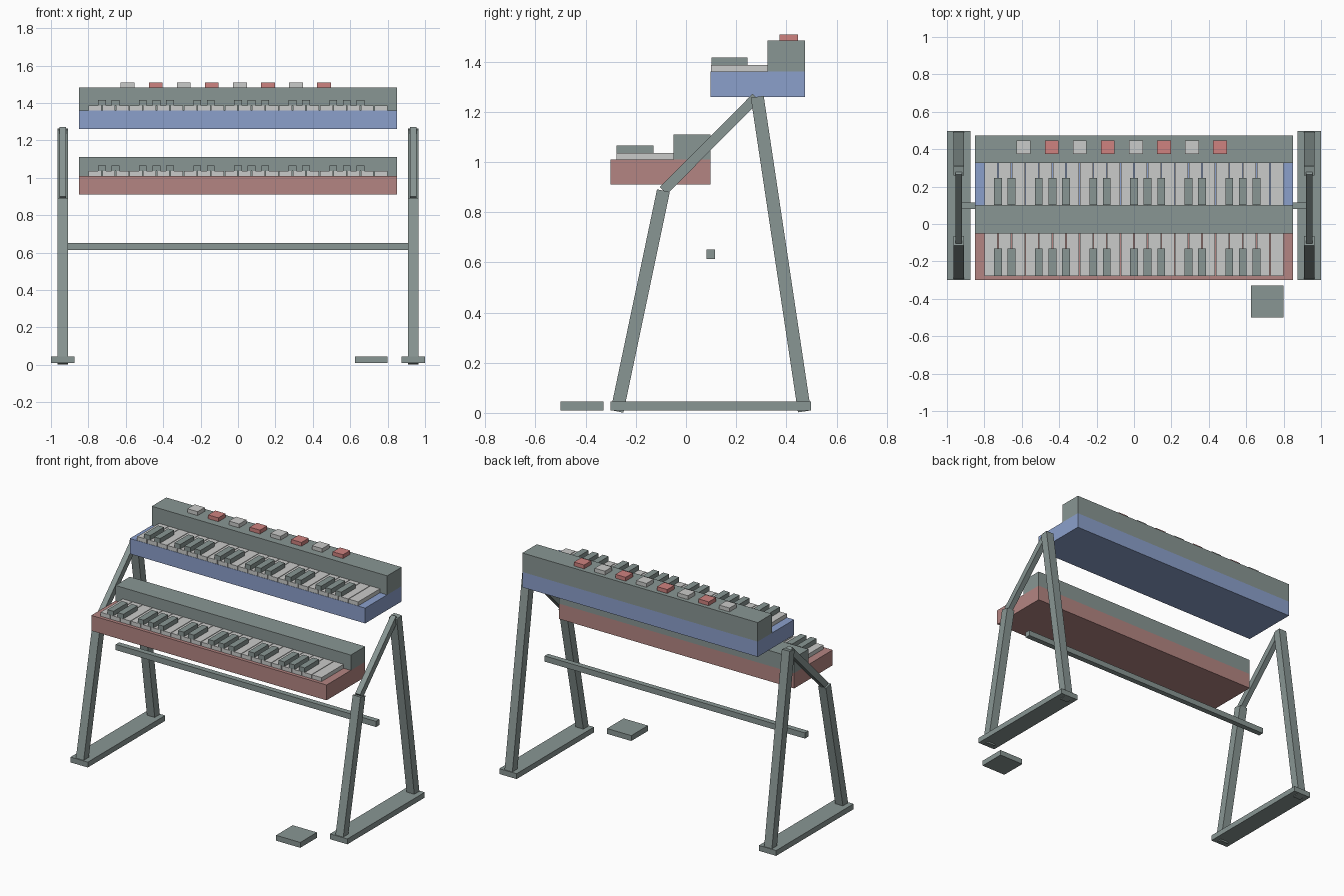
import bpy, bmesh
from mathutils import Vector, Matrix

if "Cube" in bpy.data.objects:
    bpy.data.objects.remove(bpy.data.objects["Cube"])


def material(name, r, g, b):
    m = bpy.data.materials.new(name)
    m.diffuse_color = (r, g, b, 1)
    m.use_nodes = True
    m.node_tree.nodes["Principled BSDF"].inputs["Base Color"].default_value = m.diffuse_color
    return m


GREY = material("slate grey", 0.25, 0.305, 0.295)
WHITE = material("key white", 0.59, 0.595, 0.585)
BLUE = material("case blue", 0.26, 0.35, 0.60)
RED = material("case red", 0.455, 0.235, 0.223)
BUTTON_RED = material("button red", 0.62, 0.223, 0.215)


def finish(name, bm, mat):
    mesh = bpy.data.meshes.new(name)
    bm.to_mesh(mesh)
    bm.free()
    mesh.materials.append(mat)
    ob = bpy.data.objects.new(name, mesh)
    bpy.context.collection.objects.link(ob)
    return ob


def add_box(bm, x, y, z):
    """Box from (min, max) ranges."""
    size = [r[1] - r[0] for r in (x, y, z)]
    mid = [(r[1] + r[0]) / 2 for r in (x, y, z)]
    bmesh.ops.create_cube(bm, size=1, matrix=Matrix.Translation(mid) @ Matrix.Diagonal((*size, 1)))


def boxes(name, mat, ranges):
    bm = bmesh.new()
    for r in ranges:
        add_box(bm, *r)
    return finish(name, bm, mat)


def strut(name, x, a, b, width, depth):
    """Square bar between two (y, z) points at the given x."""
    a, b = Vector((x, *a)), Vector((x, *b))
    d = (b - a).normalized()
    side = Vector((1, 0, 0))
    rot = Matrix((side, d.cross(side), d)).transposed().to_4x4()
    bm = bmesh.new()
    bmesh.ops.create_cube(bm, size=1, matrix=Matrix.Translation((a + b) / 2) @ rot
                          @ Matrix.Diagonal((width, depth, (b - a).length, 1)))
    return finish(name, bm, GREY)


# Keyboards
W = 0.85
KEY = 1.6 / 22


def keyboard(label, mat, y0, y1, z, key_y, black_y, block_y, block_top):
    top = z + 0.1
    boxes(label + "_case", mat, [((-W, W), (y0, y1), (z, top))])
    boxes(label + "_panel", GREY, [((-W, W), (block_y, y1), (top, block_top))])
    boxes(label + "_white_keys", WHITE,
          [((-0.798 + k * KEY, -0.802 + (k + 1) * KEY), (key_y, block_y), (top, top + 0.026))
           for k in range(22)])
    centres = [-0.8 + k * KEY for k in range(1, 22) if k % 7 in (1, 2, 4, 5, 6)]
    boxes(label + "_black_keys", GREY,
          [((c - 0.021, c + 0.021), black_y, (top + 0.026, top + 0.056)) for c in centres])


keyboard("lower", RED, -0.3, 0.098, 0.91, -0.278, (-0.277, -0.13), -0.05, 1.11)
keyboard("upper", BLUE, 0.098, 0.474, 1.26, 0.1, (0.101, 0.245), 0.325, 1.484)

# Buttons on the upper panel, alternating colours
for name, mat, start in (("light_buttons", WHITE, 0), ("red_buttons", BUTTON_RED, 1)):
    boxes(name, mat, [((-0.627 + i * 0.15, -0.553 + i * 0.15), (0.373, 0.447), (1.484, 1.509))
                      for i in range(start, 8, 2)])

# Stand
for side, s in (("left", -1), ("right", 1)):
    x = s * 0.9375
    boxes(side + "_foot", GREY, [((x - 0.0625, x + 0.0625), (-0.3, 0.498), (0.01, 0.045))])
    strut(side + "_front_leg", x, (-0.275, 0.006), (-0.09, 0.886), 0.056, 0.052)
    strut(side + "_back_leg", x, (0.472, 0.006), (0.284, 1.26), 0.056, 0.052)
    strut(side + "_arm", x, (-0.09, 0.886), (0.28, 1.258), 0.036, 0.04)
boxes("crossbar", GREY, [((-0.94, 0.94), (0.081, 0.116), (0.614, 0.651))])

# Foot pedal
boxes("pedal", GREY, [((0.625, 0.8), (-0.5, -0.328), (0.01, 0.045))])
